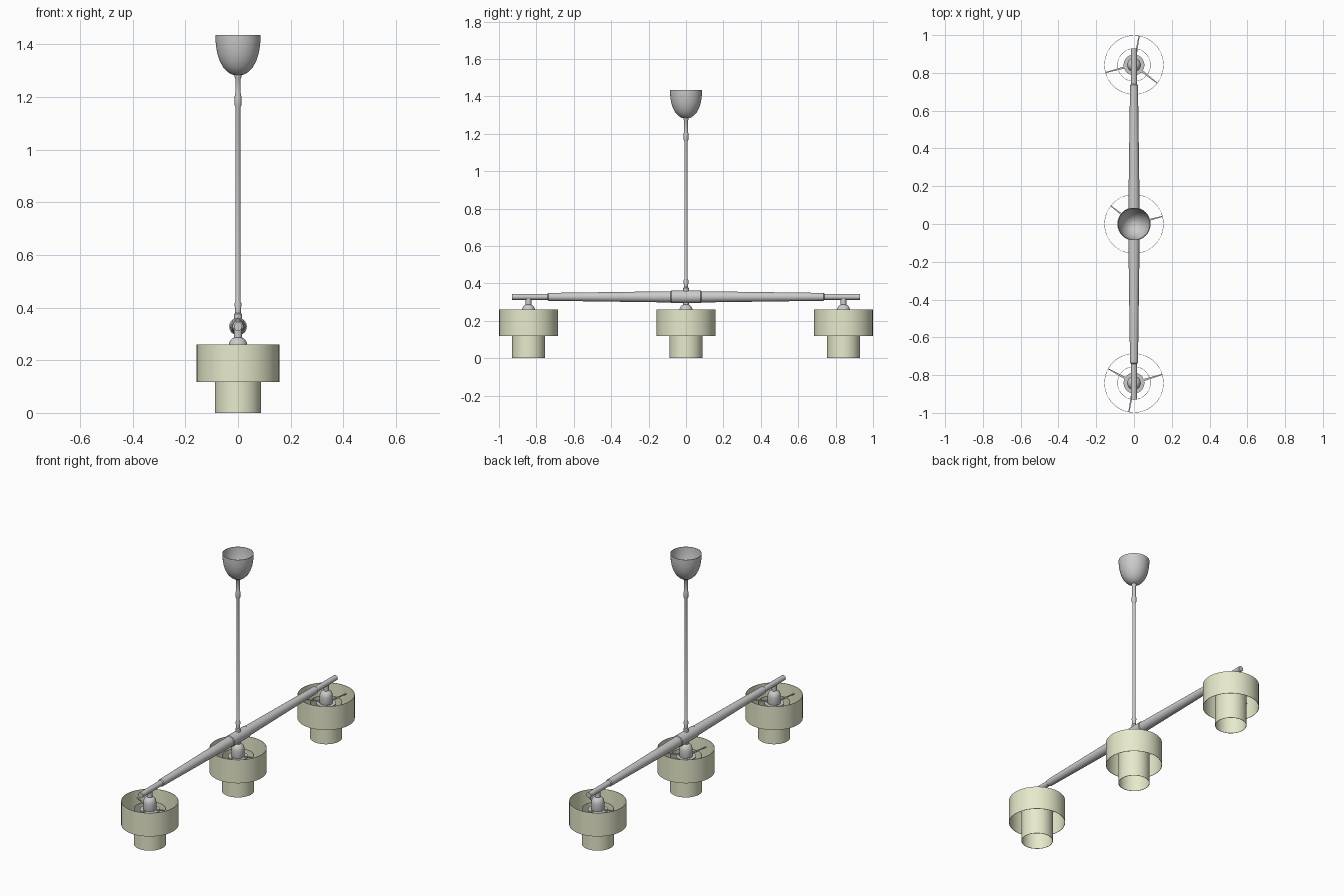
import bpy, math
from mathutils import Matrix, Vector

if "Cube" in bpy.data.objects:
    bpy.data.objects.remove(bpy.data.objects["Cube"])

cream = bpy.data.materials.new("cream_shade")
cream.diffuse_color = (0.80, 0.82, 0.60, 1)
cream.use_nodes = True
cream.node_tree.nodes["Principled BSDF"].inputs["Base Color"].default_value = cream.diffuse_color


def lathe(name, profile, loc=(0, 0, 0), axis='Z', closed=False, seg=48, mat=None):
    """Revolve (radius, height) points; closed joins the last point to the first."""
    verts, faces = [], []
    for r, h in profile:
        for i in range(seg):
            a = 2 * math.pi * i / seg
            verts.append(Vector((r * math.cos(a), r * math.sin(a), h)))
    n = len(profile)
    for k in range(n if closed else n - 1):
        a, b = k * seg, ((k + 1) % n) * seg
        for i in range(seg):
            j = (i + 1) % seg
            faces.append((a + i, a + j, b + j, b + i))
    if not closed:
        faces.append(tuple(reversed(range(seg))))
        faces.append(tuple(range((n - 1) * seg, n * seg)))
    if axis == 'Y':
        rot = Matrix.Rotation(-math.pi / 2, 3, 'X')
        verts = [rot @ v for v in verts]
    return finish(name, verts, faces, loc, mat)


def finish(name, verts, faces, loc, mat=None):
    me = bpy.data.meshes.new(name)
    me.from_pydata([tuple(v) for v in verts], [], faces)
    ob = bpy.data.objects.new(name, me)
    ob.location = loc
    bpy.context.collection.objects.link(ob)
    if mat:
        me.materials.append(mat)
    bpy.ops.object.select_all(action='DESELECT')
    ob.select_set(True)
    bpy.context.view_layer.objects.active = ob
    bpy.ops.object.shade_smooth_by_angle(angle=math.radians(35))
    return ob


def tube(name, r, z0, z1, loc, t=0.002, mat=None):
    return lathe(name, [(r, z0), (r, z1), (r - t, z1), (r - t, z0)], loc, closed=True, mat=mat)


def spoke(name, angle, r0, r1, z, loc):
    """Flat bar tapering outwards from the holder to the shade."""
    verts = [(r, s * w, z + h) for r, w in ((r0, 0.006), (r1, 0.0025))
             for s in (-1, 1) for h in (-0.002, 0.002)]
    rot = Matrix.Rotation(math.radians(angle), 3, 'Z')
    faces = [(0, 1, 3, 2), (4, 6, 7, 5), (0, 4, 5, 1), (2, 3, 7, 6), (1, 5, 7, 3), (0, 2, 6, 4)]
    finish(name, [rot @ Vector(v) for v in verts], faces, loc)


# ceiling cup: open at the top, with a small hole around the rod
outer = [(0.012, 1.283), (0.025, 1.286), (0.042, 1.297), (0.057, 1.314), (0.069, 1.336),
         (0.078, 1.362), (0.083, 1.390), (0.0855, 1.415), (0.086, 1.435)]
inner = [(r - 0.002, z + (0.002 if z < 1.43 else 0)) for r, z in reversed(outer)]
lathe("ceiling_cup", outer + inner, closed=True)

# hanging rod with turned sleeves at both ends
lathe("hanging_rod", [(0.015, 0.345), (0.015, 0.375), (0.011, 0.38), (0.013, 0.415), (0.009, 0.425),
                      (0.009, 1.16), (0.013, 1.17), (0.013, 1.20), (0.010, 1.215), (0.010, 1.27),
                      (0.013, 1.275), (0.013, 1.29)], seg=32)

# tapered cross arm and its centre collar
ARM_Z = 0.328
half = [(0.030, 0.075), (0.021, 0.735), (0.016, 0.74), (0.016, 0.93)]
lathe("cross_arm", [(r, -y) for r, y in reversed(half)] + half, (0, 0, ARM_Z), 'Y', seg=32)
lathe("arm_collar", [(0.030, -0.082), (0.0335, -0.078), (0.0335, 0.078), (0.030, 0.082)],
      (0, 0, ARM_Z), 'Y', seg=32)

# three two-tier shades with lamp holders and support frames
lamps = [("front", -0.842, (17, 151, 260)), ("middle", 0, (15, 142, 260)), ("back", 0.842, (80, 195, 322))]
for tag, y, angles in lamps:
    loc = (0, y, 0)
    tube(tag + "_upper_shade", 0.157, 0.118, 0.26, loc, mat=cream)
    tube(tag + "_lower_shade", 0.088, 0.0, 0.215, loc, mat=cream)
    lathe(tag + "_lamp_holder", [(0.030, 0.165), (0.034, 0.17), (0.034, 0.205), (0.036, 0.21),
                                 (0.036, 0.255), (0.034, 0.265), (0.029, 0.276), (0.020, 0.284),
                                 (0.015, 0.286), (0.015, 0.32)], loc)
    tube(tag + "_holder_ring", 0.055, 0.203, 0.211, loc, t=0.022)
    for i, a in enumerate(angles):
        spoke(f"{tag}_spoke_{i + 1}", a, 0.04, 0.156, 0.213, loc)
